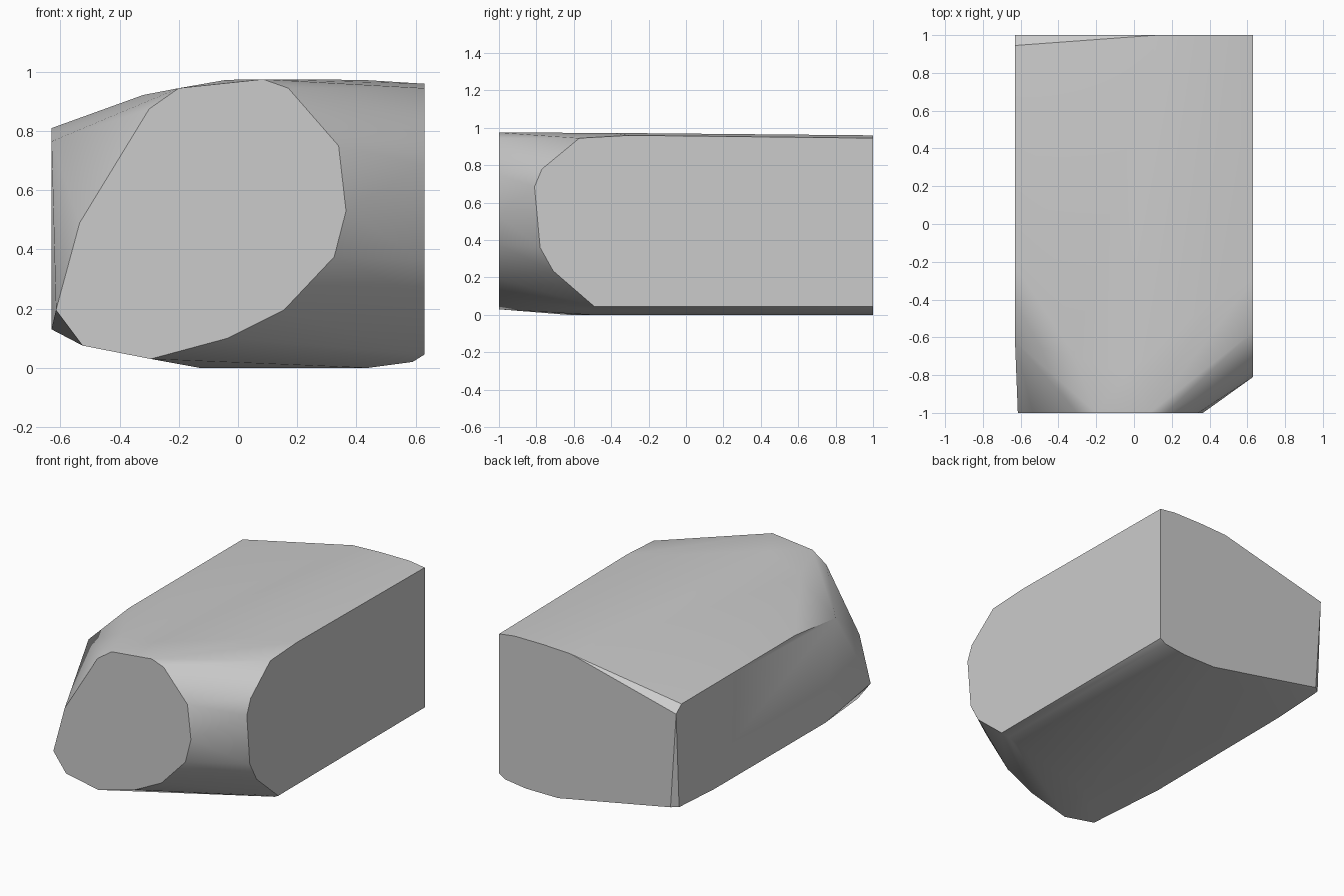
import bpy
import bmesh
import math

default = bpy.data.objects.get("Cube")
if default:
    bpy.data.objects.remove(default, do_unlink=True)


def make_material(name, colour):
    mat = bpy.data.materials.new(name)
    mat.use_nodes = True
    mat.diffuse_color = colour
    mat.node_tree.nodes["Principled BSDF"].inputs["Base Color"].default_value = colour
    return mat


def make_hull(name, points, mat):
    """Wrap the section points in a faceted convex block."""
    bm = bmesh.new()
    for point in points:
        bm.verts.new(point)
    result = bmesh.ops.convex_hull(bm, input=bm.verts[:], use_existing_faces=False)
    loose = {v for v in result["geom_interior"] + result["geom_unused"]
             if isinstance(v, bmesh.types.BMVert) and v.is_valid}
    bmesh.ops.delete(bm, geom=list(loose), context="VERTS")
    # Merge coplanar triangles so the cut ends stay flat
    bmesh.ops.dissolve_limit(bm, angle_limit=math.radians(0.5),
                             verts=bm.verts[:], edges=bm.edges[:])
    bmesh.ops.recalc_face_normals(bm, faces=bm.faces[:])
    mesh = bpy.data.meshes.new(name)
    bm.to_mesh(mesh)
    bm.free()
    mesh.materials.append(mat)
    obj = bpy.data.objects.new(name, mesh)
    bpy.context.collection.objects.link(obj)
    return obj


half_width = 0.63

# Cut front end, as x and z
front_end = [(-.615, .195), (-.535, .49), (-.3, .875), (-.2, .945), (.085, .975),
             (.17, .945), (.34, .75), (.365, .53), (.325, .375), (.155, .195),
             (-.035, .1), (-.295, .03), (-.525, .075)]

# Cut back end, as x and z
back_end = [(.63, .045), (.63, .945), (.52, .96), (.315, .96), (.12, .952),
            (-.63, .765), (-.59, .155), (.21, 0), (.44, 0), (.59, .02)]

# Side on +x, as y and z
left_side = [(-.49, .045), (-.71, .235), (-.78, .36), (-.81, .685),
             (-.77, .78), (-.57, .945), (-.3, .96)]

# Side on -x, as y and z
right_side = [(.945, .81), (-.21, .81), (-.62, .765), (-.52, .13),
              (.61, .135), (.97, .155)]

# Rounded crown and belly between the ends
crown = [(.42, -.4, .973), (-.04, -.8, .973), (-.32, -.7, .922)]
belly = [(-.13, -.63, 0), (.44, -.5, 0), (.59, -.47, .02)]

points = [(x, -1, z) for x, z in front_end]
points += [(x, 1, z) for x, z in back_end]
points += [(half_width, y, z) for y, z in left_side]
points += [(-half_width, y, z) for y, z in right_side]
points += crown + belly

grey = make_material("stone grey", (.6, .6, .6, 1))
block = make_hull("cut_block", points, grey)

# Smooth the rounded corners, keep the cut ends sharp
bpy.ops.object.select_all(action="DESELECT")
block.select_set(True)
bpy.context.view_layer.objects.active = block
bpy.ops.object.shade_smooth_by_angle(angle=math.radians(33))
